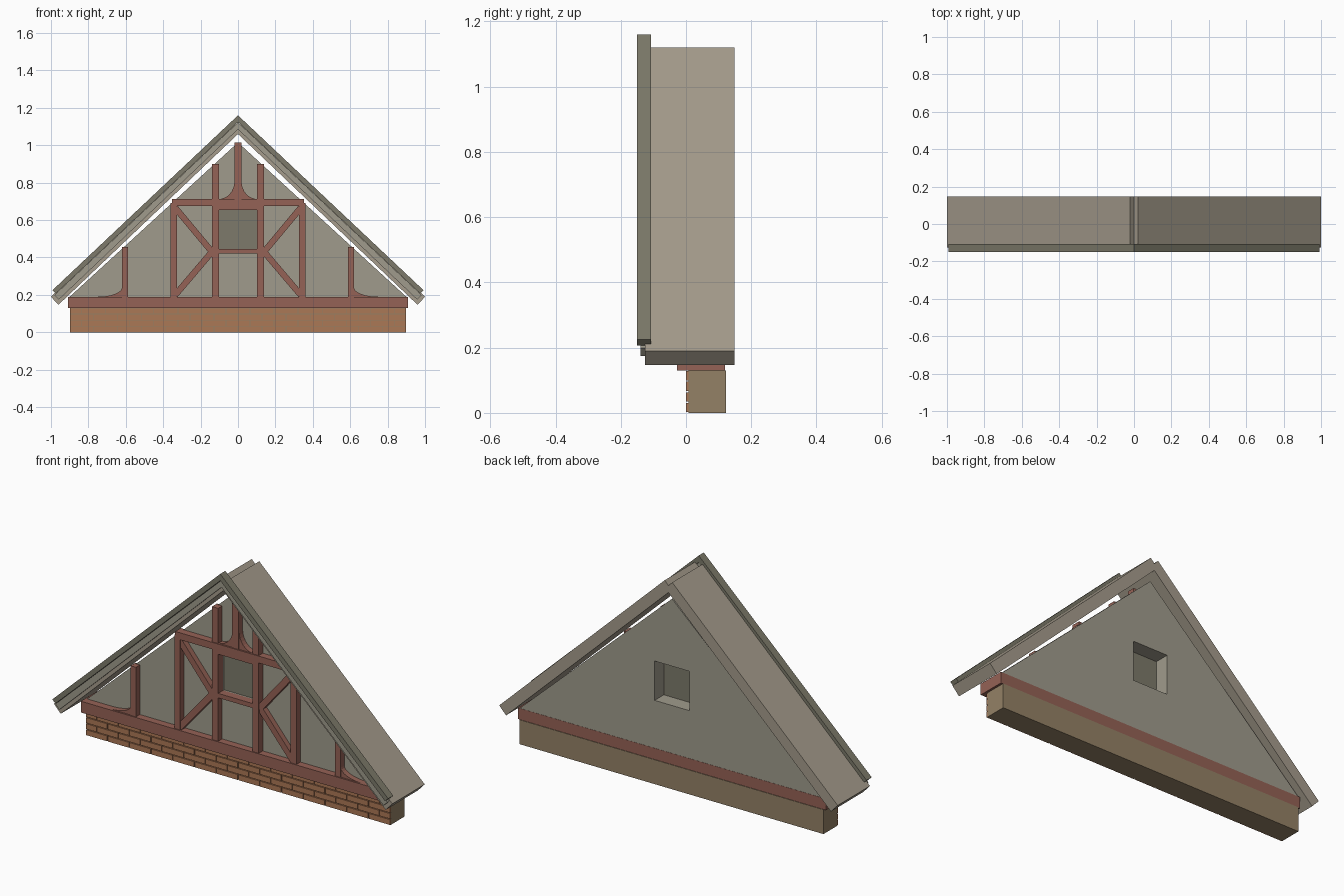
import bpy
import math

cube = bpy.data.objects.get("Cube")
if cube:
    bpy.data.objects.remove(cube, do_unlink=True)


def material(name, rgb):
    mat = bpy.data.materials.new(name)
    mat.use_nodes = True
    mat.diffuse_color = (*rgb, 1)
    mat.node_tree.nodes["Principled BSDF"].inputs["Base Color"].default_value = (*rgb, 1)
    return mat


PLASTER = material("plaster", (0.35, 0.33, 0.265))
ROOF = material("roof_board", (0.38, 0.335, 0.265))
TRIM = material("dark_trim", (0.205, 0.195, 0.145))
TIMBER = material("red_timber", (0.30, 0.122, 0.092))
BRICK = material("brick", (0.41, 0.188, 0.092))
MORTAR = material("mortar", (0.296, 0.22, 0.133))


def prism(name, outlines, y0, y1, mat):
    """Extrude outlines drawn in x and z from y0 back to y1, as one object."""
    verts, faces = [], []
    for pts in outlines:
        # keep every outline counter-clockwise so normals face outward
        area = sum(a[0] * b[1] - b[0] * a[1] for a, b in zip(pts, pts[1:] + pts[:1]))
        if area < 0:
            pts = pts[::-1]
        n, s = len(pts), len(verts)
        verts += [(x, y0, z) for x, z in pts] + [(x, y1, z) for x, z in pts]
        faces.append([s + i for i in range(n)])
        faces.append([s + n + i for i in reversed(range(n))])
        for i in range(n):
            j = (i + 1) % n
            faces.append([s + j, s + i, s + n + i, s + n + j])
    mesh = bpy.data.meshes.new(name)
    mesh.from_pydata(verts, [], faces)
    mesh.materials.append(mat)
    obj = bpy.data.objects.new(name, mesh)
    bpy.context.scene.collection.objects.link(obj)
    return obj


def rect(x0, x1, z0, z1):
    return [(x0, z0), (x1, z0), (x1, z1), (x0, z1)]


def pair(pts):
    return [pts, [(-x, z) for x, z in pts]]


def strut(x0, z0, x1, z1, width):
    d = math.hypot(x1 - x0, z1 - z0)
    u, w = -(z1 - z0) / d * width / 2, (x1 - x0) / d * width / 2
    return [(x0 + u, z0 + w), (x1 + u, z1 + w), (x1 - u, z1 - w), (x0 - u, z0 - w)]


def flare(x, z, run, rise, steps=8):
    """Corner piece with a hollow quarter-ellipse edge."""
    arc = [(x + run * (1 - math.sin(t)), z + rise * (1 - math.cos(t)))
           for t in (math.pi / 2 * i / steps for i in range(steps + 1))]
    return [(x, z)] + arc


# Brick plinth with running bond on the front
prism("plinth_core", [rect(-0.898, 0.898, 0, 0.13)], 0.007, 0.122, MORTAR)
bricks, rows, length, gap = [], 4, 1.8 / 14, 0.002
course = 0.13 / rows
for row in range(rows):
    start = -0.9 - (length / 2 if row % 2 else 0)
    for i in range(15):
        x0 = max(start + i * length, -0.9)
        x1 = min(start + (i + 1) * length, 0.9)
        if x1 - x0 > 0.01:
            bricks.append(rect(x0 + gap, x1 - gap, row * course + gap, (row + 1) * course - gap))
prism("plinth_bricks", bricks, 0.0, 0.012, BRICK)

# Sill beam and gable wall with window opening
prism("sill_beam", [rect(-0.91, 0.91, 0.13, 0.19)], -0.027, 0.119, TIMBER)
prism("gable_wall", pair([(0, 0.19), (0.9, 0.19), (0, 1.015), (0, 0.655),
                          (0.103, 0.655), (0.103, 0.445), (0, 0.445)]), 0.012, 0.118, PLASTER)
prism("window_pane", [rect(-0.103, 0.103, 0.445, 0.655)], 0.03, 0.04, TRIM)

# Timber frame
FRONT, BACK = -0.022, 0.02
prism("inner_posts", pair(rect(0.102, 0.138, 0.19, 0.9)), FRONT, BACK, TIMBER)
prism("outer_posts", pair(rect(0.327, 0.36, 0.19, 0.69)), FRONT, BACK, TIMBER)
prism("short_posts", pair(rect(0.588, 0.62, 0.19, 0.455)), FRONT, BACK, TIMBER)
prism("king_post", [rect(-0.019, 0.019, 0.71, 1.015)], FRONT, BACK, TIMBER)
prism("collar_beam", [rect(-0.352, 0.352, 0.675, 0.712)], FRONT - 0.005, BACK, TIMBER)
prism("window_rails", [rect(-0.102, 0.102, 0.422, 0.446),
                       rect(-0.102, 0.102, 0.655, 0.676)], FRONT, BACK, TIMBER)
prism("upper_struts", pair(strut(0.135, 0.425, 0.335, 0.665, 0.033)), FRONT + 0.004, BACK, TIMBER)
prism("lower_struts", pair(strut(0.135, 0.435, 0.335, 0.2, 0.033)), FRONT + 0.005, BACK, TIMBER)
prism("king_braces", pair(flare(0.019, 0.712, 0.085, 0.095)), FRONT + 0.004, BACK, TIMBER)
prism("foot_braces", pair(flare(0.62, 0.19, 0.13, 0.05)), FRONT + 0.004, BACK, TIMBER)

# Roof slopes, leaving a shallow notch along the ridge
prism("roof_slopes", pair([(0.022, 1.12), (0, 1.097), (0, 1.06), (0.96, 0.147), (1.0, 0.19)]),
      -0.125, 0.148, ROOF)

# Stepped barge boards along the front edge
prism("barge_board", pair([(0, 1.122), (0, 1.085), (0.958, 0.175), (0.981, 0.199)]),
      -0.14, -0.11, PLASTER)
prism("barge_cap", pair([(0, 1.16), (0, 1.124), (0.974, 0.207), (0.992, 0.225)]),
      -0.15, -0.107, TRIM)
